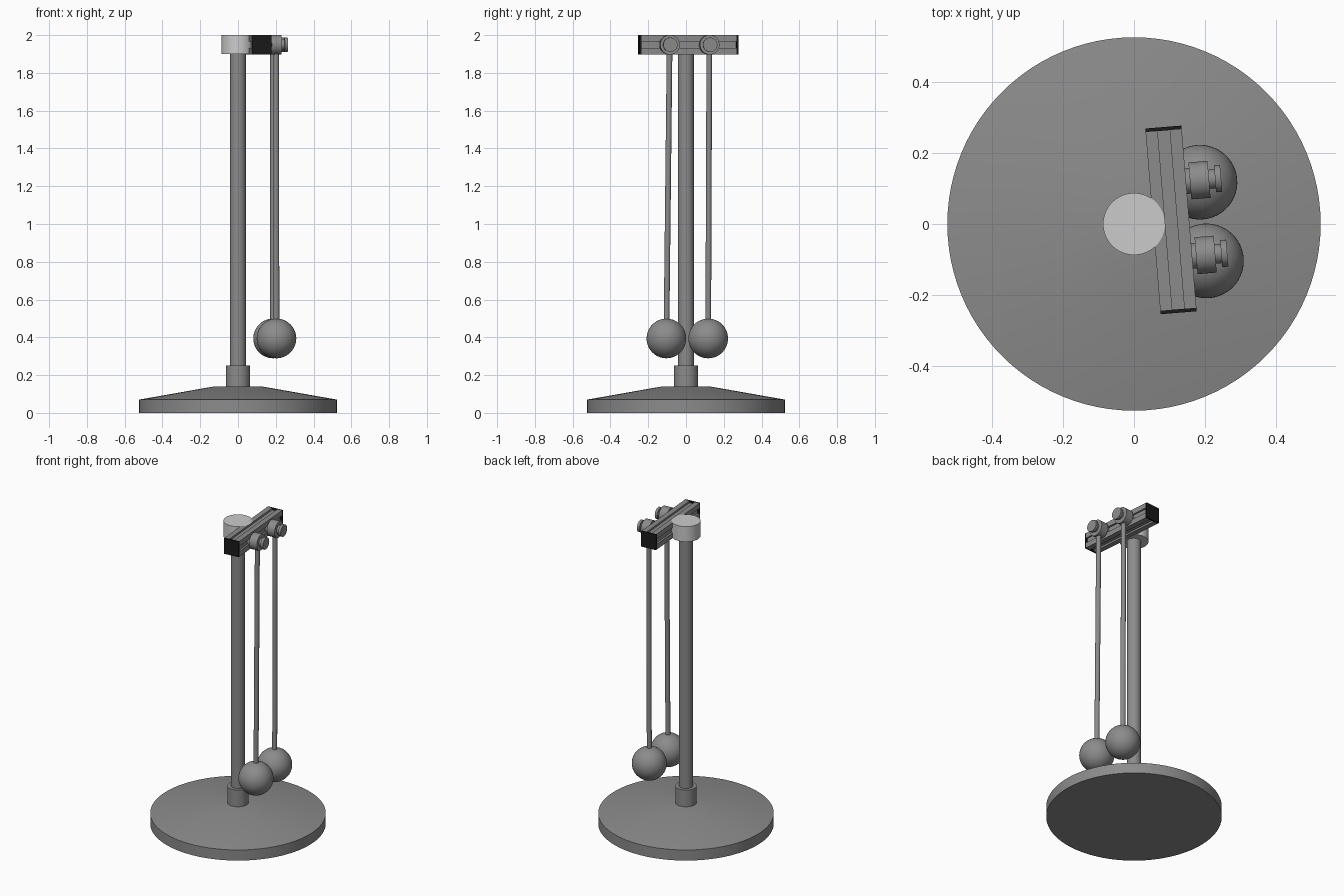
import bpy, bmesh
from math import cos, sin, pi, radians
from mathutils import Matrix, Vector

if "Cube" in bpy.data.objects:
    bpy.data.objects.remove(bpy.data.objects["Cube"])


def material(name, v):
    m = bpy.data.materials.new(name)
    m.diffuse_color = (v, v, v, 1)
    m.use_nodes = True
    m.node_tree.nodes["Principled BSDF"].inputs["Base Color"].default_value = m.diffuse_color
    return m


GREY, LIGHT, BLACK = material("grey", 0.26), material("light_grey", 0.6), material("black", 0.01)


def finish(name, bm, mat, matrix=Matrix(), smooth=True):
    bmesh.ops.recalc_face_normals(bm, faces=bm.faces)
    me = bpy.data.meshes.new(name)
    bm.to_mesh(me)
    bm.free()
    ob = bpy.data.objects.new(name, me)
    bpy.context.collection.objects.link(ob)
    me.materials.append(mat)
    ob.matrix_world = matrix
    if smooth:
        bpy.ops.object.select_all(action='DESELECT')
        ob.select_set(True)
        bpy.context.view_layer.objects.active = ob
        bpy.ops.object.shade_smooth_by_angle(angle=radians(30))
    return ob


def loft(bm, rings):
    """Join closed rings of points and cap both ends."""
    rings = [[bm.verts.new(p) for p in r] for r in rings]
    n = len(rings[0])
    for a, b in zip(rings, rings[1:]):
        for i in range(n):
            j = (i + 1) % n
            bm.faces.new((a[i], a[j], b[j], b[i]))
    bm.faces.new(rings[0])
    bm.faces.new(rings[-1])


def lathe(name, profile, mat=GREY, matrix=Matrix(), n=64):
    """Turn a (radius, height) profile around the local z axis."""
    bm = bmesh.new()
    loft(bm, [[(r * cos(2 * pi * i / n), r * sin(2 * pi * i / n), z) for i in range(n)]
              for r, z in profile])
    return finish(name, bm, mat, matrix)


def prism(name, section, y0, y1, mat, matrix):
    """Extrude an (x, z) section along local y."""
    bm = bmesh.new()
    loft(bm, [[(x, y, z) for x, z in section] for y in (y0, y1)])
    return finish(name, bm, mat, matrix, smooth=False)


# Stand
lathe("base", [(0.525, 0), (0.525, 0.07), (0.127, 0.14)], n=96)
lathe("collar", [(0.064, 0.138), (0.064, 0.25)])
lathe("pole", [(0.042, 0.14), (0.042, 1.91)])
lathe("pole_cap", [(0.087, 1.9), (0.087, 2.0)], LIGHT)

# Slotted cross beam, slightly turned about z
frame = Matrix.Translation((0.104, 0.0115, 1.949)) @ Matrix.Rotation(radians(4.7), 4, 'Z')
W, S, D, L = 0.051, 0.017, 0.012, 0.262
quarter = [(W, -W), (W, -S), (W - D, -S), (W - D, S), (W, S)]
section = []
for k in range(4):
    c, s = round(cos(k * pi / 2)), round(sin(k * pi / 2))
    section += [(x * c - z * s, x * s + z * c) for x, z in quarter]
prism("beam", section, -L + 0.01, L - 0.01, GREY, frame)
square = [(W, -W), (W, W), (-W, W), (-W, -W)]
for side, name in ((-1, "beam_end_front"), (1, "beam_end_back")):
    prism(name, square, side * (L - 0.01), side * L, BLACK, frame)

# Pendulums: stepped pivot hub, rod and ball
hub = [(0.036, 0.038), (0.036, 0.062), (0.052, 0.062), (0.052, 0.116),
       (0.027, 0.116), (0.027, 0.133), (0.038, 0.133), (0.038, 0.15)]
for label, y, swing in (("back", 0.105, -0.006), ("front", -0.106, -0.017)):
    lathe("pivot_" + label, hub, GREY,
          frame @ Matrix.Translation((0, y, 0)) @ Matrix.Rotation(pi / 2, 4, 'Y'), 48)
    top = frame @ Vector((0.09, y, 0))
    ball = frame @ Vector((0.09, y + swing, -1.555))
    axis = top - ball
    tilt = Matrix.Translation(ball) @ axis.to_track_quat('Z', 'Y').to_matrix().to_4x4()
    lathe("rod_" + label, [(0.015, 0.06), (0.015, axis.length)], GREY, tilt, 32)
    bm = bmesh.new()
    bmesh.ops.create_uvsphere(bm, u_segments=48, v_segments=24, radius=0.105)
    finish("ball_" + label, bm, GREY, tilt)
